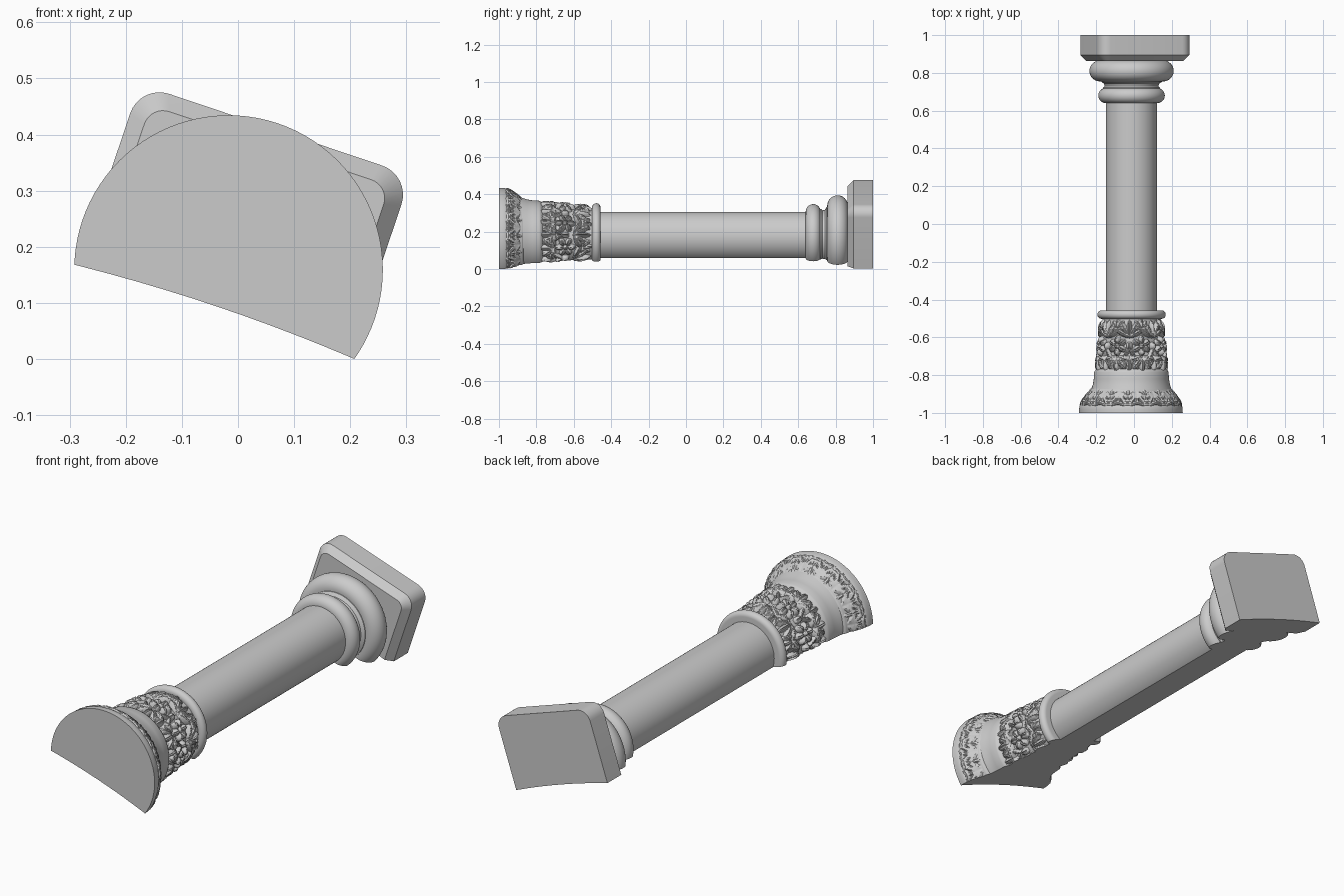
import bpy, bmesh
from math import sin, cos, pi, radians, sqrt, atan2
from mathutils import Matrix, Vector

if "Cube" in bpy.data.objects:
    bpy.data.objects.remove(bpy.data.objects["Cube"])

# Local frame: column axis along y, wall below (-z); then tilted into place
PLACE = Matrix.Translation((-0.013, 0, 0.175)) @ Matrix.Rotation(radians(18.6), 4, 'Y')
parts = []


def loft(name, loops):
    """Closed solid through rings of equal point count."""
    bm = bmesh.new()
    rings = [[bm.verts.new(p) for p in loop] for loop in loops]
    n = len(rings[0])
    for a, b in zip(rings, rings[1:]):
        for i in range(n):
            j = (i + 1) % n
            bm.faces.new((a[i], a[j], b[j], b[i]))
    bm.faces.new(rings[0])
    bm.faces.new(rings[-1])
    bmesh.ops.recalc_face_normals(bm, faces=bm.faces)
    me = bpy.data.meshes.new(name)
    bm.to_mesh(me)
    bm.free()
    ob = bpy.data.objects.new(name, me)
    bpy.context.collection.objects.link(ob)
    return ob


def lathe(name, profile, n=96, relief=None, drop=0.0):
    """Turn (y, radius) points about the y axis, with optional carved relief."""
    loops = []
    for y, r in profile:
        loop = []
        for i in range(n):
            f = 2 * pi * i / n
            q = r + (relief(f, y) if relief else 0)
            loop.append((q * sin(f), y, q * cos(f) - drop))
        loops.append(loop)
    parts.append(loft(name, loops))


def roll(y0, y1, r_in, r_out, n=16):
    """Half-round moulding profile."""
    c, h = (y0 + y1) / 2, (y1 - y0) / 2
    k = min(h, r_out - r_in)
    pts = [(c - h * cos(pi * i / n), r_out - k + k * sin(pi * i / n)) for i in range(n + 1)]
    return [(y0, r_in)] + pts + [(y1, r_in)]


def resample(keys, n):
    """Evenly spaced samples along a (y, r) polyline."""
    out = []
    for i in range(n + 1):
        y = keys[0][0] + (keys[-1][0] - keys[0][0]) * i / n
        for (ya, ra), (yb, rb) in zip(keys, keys[1:]):
            if min(ya, yb) - 1e-9 <= y <= max(ya, yb) + 1e-9:
                out.append((y, ra + (rb - ra) * (y - ya) / (yb - ya)))
                break
    return out


def fan(s, y, heading, spread, count, length, width, height):
    """Leaf lobes radiating from a point: (s, y, half length, half width, angle, height)."""
    res = []
    for i in range(count):
        a = heading + spread * (i / (count - 1) - 0.5)
        res.append((s + cos(a) * length * .55, y + sin(a) * length * .55,
                    length * .5, width, a, height))
    return res


def carve(lobes, cells, radius):
    """Relief function: mirrored repeating cells of domed, veined lobes."""
    w = 2 * pi / cells

    def height(f, y):
        s = abs((f + w / 2) % w - w / 2) * radius
        best = 0.0
        for ls, ly, a, b, ang, h in lobes:
            dx, dy = s - ls, y - ly
            if abs(dx) > a + b or abs(dy) > a + b:
                continue
            p = (dx * cos(ang) + dy * sin(ang)) / a
            q = (-dx * sin(ang) + dy * cos(ang)) / b
            d = p * p + q * q
            if d < 1:
                best = max(best, h * sqrt(1 - d) * (1 - .3 * max(0, 1 - abs(q) * 4)))
        return best
    return height


# Shaft and base mouldings
lathe("shaft", [(-0.50, .135), (0.66, .135)])
lathe("lower_roll", roll(.64, .72, .13, .176))
lathe("base_neck", [(.70, .150), (.722, .150), (.73, .143), (.742, .145), (.752, .16), (.78, .165)])
lathe("base_roll", roll(.755, .866, .15, .223, 24))

# Square plinth with rounded corners and chamfered edge
def round_square(h, r, y):
    pts = []
    for k, (sx, sz) in enumerate([(1, 1), (-1, 1), (-1, -1), (1, -1)]):
        for i in range(9):
            a = pi / 2 * (k + i / 8)
            pts.append((sx * (h - r) + r * cos(a), y, sz * (h - r) + r * sin(a) - .004))
    return pts

parts.append(loft("plinth", [round_square(.225, .035, .864), round_square(.255, .055, .895),
                             round_square(.255, .055, 1.0)]))

# Capital: neck ring, carved foliage bell, plain band, flared leaf rim
lathe("neck_ring", roll(-.502, -.457, .13, .181))

E = .069
leaves = fan(0, -.705, -pi / 2, 2.6, 5, .075, .015, .024)
leaves += fan(E, -.70, -pi / 2, 2.4, 5, .08, .014, .020)
leaves += fan(E, -.60, pi / 2, 2.2, 5, .085, .013, .022)
leaves += fan(0, -.56, pi / 2, 2.6, 5, .055, .012, .018)
leaves += [(.032 * cos(a), -.645 + .032 * sin(a), .021, .015, a, .026)
           for a in [pi / 6 + i * pi / 3 for i in range(6)]]
leaves += [(0, -.645, .014, .014, 0, .028), (.045, -.565, .05, .008, 2.2, .018),
           (.05, -.69, .05, .008, 1.0, .020), (E, -.645, .02, .017, 1.57, .024)]
lathe("foliage_bell", resample([(-.49, .153), (-.60, .160), (-.79, .178)], 80), 320,
      carve(leaves, 8, .175))

lathe("plain_band", [(-.765, .178), (-.775, .192), (-.785, .197), (-.82, .199),
                     (-.85, .204), (-.872, .212), (-.885, .215)], drop=.003)

rim = fan(0, -.965, pi / 2, 2.4, 5, .085, .010, .014)
rim += fan(.048, -.885, -pi / 2, 1.8, 3, .07, .010, .013)
rim += [(0, -.945, .018, .018, 0, .014), (.03, -.915, .03, .007, 1.1, .012)]
lathe("leaf_rim", resample([(-.865, .205), (-.875, .218), (-.90, .228), (-.94, .255),
                            (-.975, .266)], 40), 320, carve(rim, 16, .245), drop=.010)
lathe("capital_top", [(-.95, .255), (-.958, .268), (-.968, .273), (-.985, .274), (-1.0, .275)],
      drop=.012)

# Slightly curved wall surface that slices off the back of every part
wall = []
for i in range(25):
    u = -.6 + 1.2 * i / 24
    wall.append((u, -.081 - .011 * (u / .27) ** 2))
wall += [(.6, -.8), (-.6, -.8)]
cutter = loft("wall_cutter", [[(u, y, v) for u, v in wall] for y in (-1.2, 1.2)])
cutter.hide_render = True

for ob in parts:
    bpy.ops.object.select_all(action='DESELECT')
    ob.select_set(True)
    bpy.context.view_layer.objects.active = ob
    mod = ob.modifiers.new("wall_cut", 'BOOLEAN')
    mod.operation = 'DIFFERENCE'
    mod.solver = 'EXACT'
    mod.object = cutter
    bpy.ops.object.modifier_apply(modifier=mod.name)
    ob.data.transform(PLACE)
    bpy.ops.object.shade_smooth_by_angle(angle=radians(32))
bpy.data.objects.remove(cutter)

# Rest the lowest point on the ground
low = min(v.co.z for ob in parts for v in ob.data.vertices)
for ob in parts:
    ob.data.transform(Matrix.Translation((0, 0, -low)))
